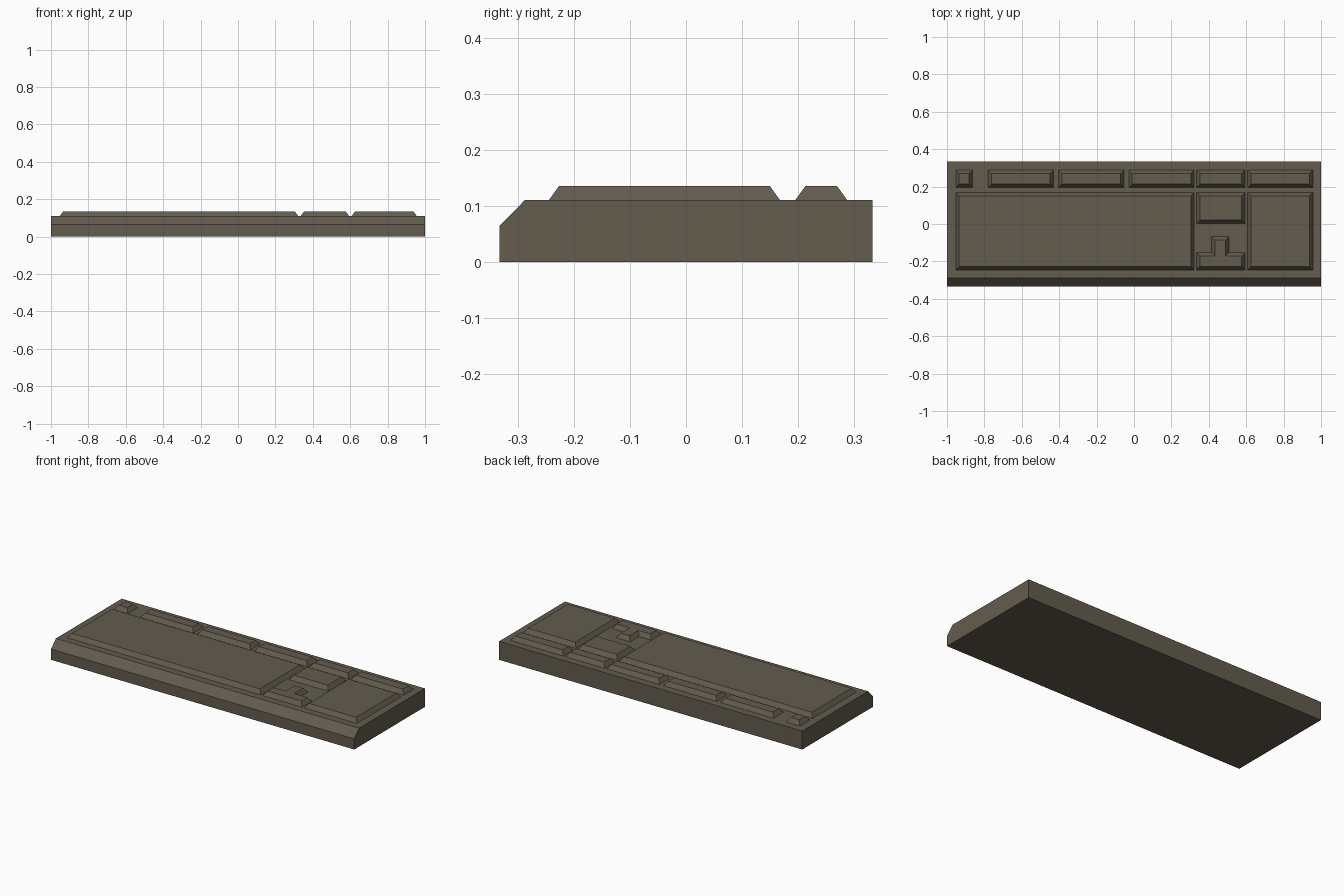
import bpy, bmesh
from mathutils import Vector

if "Cube" in bpy.data.objects:
    bpy.data.objects.remove(bpy.data.objects["Cube"])

mat = bpy.data.materials.new("dark_taupe_plastic")
mat.diffuse_color = (0.125, 0.107, 0.077, 1)
mat.use_nodes = True
mat.node_tree.nodes["Principled BSDF"].inputs["Base Color"].default_value = mat.diffuse_color
DECK, TOP, SLOPE = 0.11, 0.135, 0.018


def finish(name, bm):
    bmesh.ops.recalc_face_normals(bm, faces=bm.faces)
    me = bpy.data.meshes.new(name)
    bm.to_mesh(me)
    bm.free()
    me.materials.append(mat)
    ob = bpy.data.objects.new(name, me)
    bpy.context.collection.objects.link(ob)
    return ob


def loft(name, a, b):
    """Closed solid between two matching outlines."""
    bm = bmesh.new()
    va = [bm.verts.new(p) for p in a]
    vb = [bm.verts.new(p) for p in b]
    bm.faces.new(va)
    bm.faces.new(vb)
    n = len(va)
    for i in range(n):
        j = (i + 1) % n
        bm.faces.new((va[i], va[j], vb[j], vb[i]))
    return finish(name, bm)


def inset(pts, d):
    """Move a counter-clockwise outline inwards by d."""
    out = []
    for i, p in enumerate(pts):
        p = Vector(p)
        e1 = (p - Vector(pts[i - 1])).normalized()
        e2 = (Vector(pts[(i + 1) % len(pts)]) - p).normalized()
        n1, n2 = Vector((-e1.y, e1.x)), Vector((-e2.y, e2.x))
        out.append(p + (n1 + n2) * d)  # right-angled corners
    return out


def key_block(name, pts):
    loft(name, [(x, y, DECK) for x, y in pts],
         [(p.x, p.y, TOP) for p in inset(pts, SLOPE)])


def rect(x0, x1, y0, y1):
    return [(x0, y0), (x1, y0), (x1, y1), (x0, y1)]


# Case with bevelled front edge
profile = [(-0.333, 0), (0.333, 0), (0.333, DECK), (-0.288, DECK), (-0.333, 0.064)]
loft("keyboard_case", [(-1, y, z) for y, z in profile], [(1, y, z) for y, z in profile])

# Top row of key groups
row = [("escape_key", -0.953, -0.863), ("function_keys_1", -0.78, -0.43),
       ("function_keys_2", -0.404, -0.054), ("function_keys_3", -0.028, 0.322),
       ("system_keys", 0.335, 0.594), ("lock_keys", 0.608, 0.956)]
for name, x0, x1 in row:
    key_block(name, rect(x0, x1, 0.195, 0.288))

# Large key groups
key_block("main_keys", rect(-0.953, 0.322, -0.245, 0.168))
key_block("navigation_keys", rect(0.335, 0.594, 0.003, 0.168))
key_block("number_pad", rect(0.608, 0.956, -0.245, 0.168))

# Arrow keys as an upside-down T
key_block("arrow_keys", [(0.335, -0.245), (0.594, -0.245), (0.594, -0.152), (0.508, -0.152),
                         (0.508, -0.068), (0.415, -0.068), (0.415, -0.152), (0.335, -0.152)])
